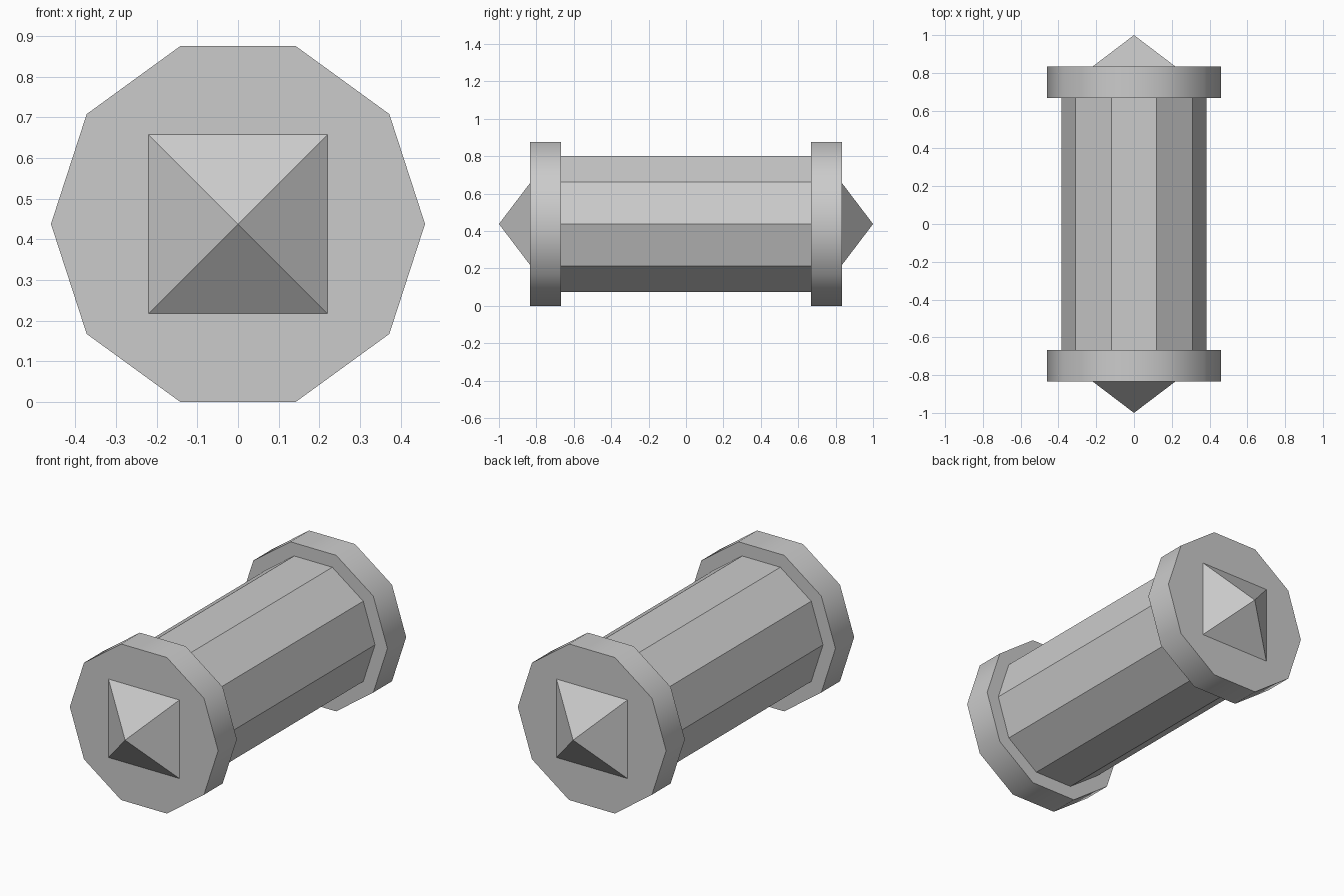
import bpy, bmesh
from math import sin, cos, pi, radians

if "Cube" in bpy.data.objects:
    bpy.data.objects.remove(bpy.data.objects["Cube"])

R_CAP = 0.46
CENTRE_Z = R_CAP * cos(pi / 10)   # flat of the decagon rests on z = 0


def prism(name, sides, radius, y0, y1, turn=0.0, pointed=False, smooth=False):
    """Regular prism or pyramid lying along the y axis."""
    bm = bmesh.new()
    angles = [turn + 2 * pi * i / sides for i in range(sides)]

    def ring(y):
        return [bm.verts.new((radius * cos(a), y, radius * sin(a))) for a in angles]

    base = ring(y0)
    bm.faces.new(base)
    if pointed:
        end = [bm.verts.new((0, y1, 0))] * sides
    else:
        end = ring(y1)
        bm.faces.new(end)
    for i in range(sides):
        j = (i + 1) % sides
        corners = [base[i], base[j], end[j]]
        if not pointed:
            corners.append(end[i])
        bm.faces.new(corners)
    bmesh.ops.recalc_face_normals(bm, faces=bm.faces)
    mesh = bpy.data.meshes.new(name)
    bm.to_mesh(mesh)
    bm.free()
    obj = bpy.data.objects.new(name, mesh)
    obj.location.z = CENTRE_Z
    bpy.context.collection.objects.link(obj)
    if smooth:
        bpy.ops.object.select_all(action='DESELECT')
        obj.select_set(True)
        bpy.context.view_layer.objects.active = obj
        bpy.ops.object.shade_smooth_by_angle(angle=radians(40))
    return obj


# Flat-sided ten-sided barrel
prism("barrel", 10, 0.383, -0.667, 0.667)

# Rim disc and square point at each end
for label, s in (("front", -1), ("back", 1)):
    prism(label + "_rim", 10, R_CAP, s * 0.667, s * 0.833, smooth=True)
    prism(label + "_point", 4, 0.22 * 2 ** 0.5, s * 0.833, s * 1.0,
          turn=pi / 4, pointed=True)
